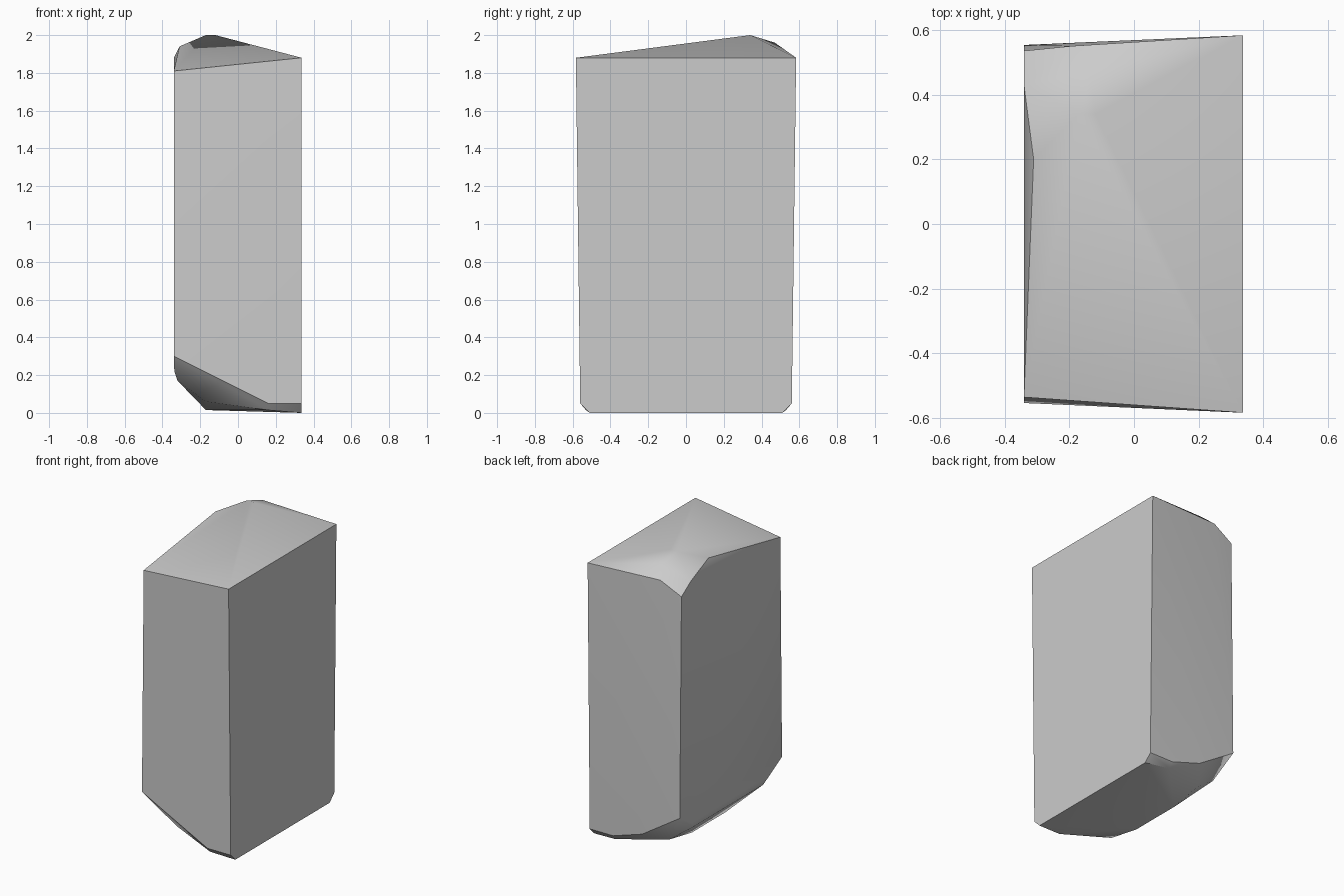
import bpy
import bmesh
from math import radians

cube = bpy.data.objects.get("Cube")
if cube:
    bpy.data.objects.remove(cube, do_unlink=True)

# Plain grey stone
stone = bpy.data.materials.new("grey_stone")
stone.use_nodes = True
grey = (0.6, 0.6, 0.6, 1.0)
stone.diffuse_color = grey
stone.node_tree.nodes["Principled BSDF"].inputs["Base Color"].default_value = grey

# Corners shared by the front and back halves (mirrored in y)
paired = [
    (0.337, 0.583, 1.88),     # top outer corners
    (-0.34, 0.535, 1.81),     # top inner corners
    (-0.34, 0.553, 0.30),     # lower inner corners
    (0.337, 0.56, 0.05),      # lower outer corners
    (0.16, 0.56, 0.05),
    (0.337, 0.51, 0.0),       # underside rim
    (0.16, 0.53, 0.015),
    (-0.17, 0.42, 0.06),      # underside slope
    (-0.17, 0.18, 0.015),
    (-0.32, 0.38, 0.17),
    (-0.337, 0.42, 0.22),
]
# Off-centre peak and the worn back corner
crown = [
    (-0.17, 0.34, 2.0),
    (-0.12, 0.34, 2.0),
    (-0.14, 0.47, 1.96),
    (-0.31, 0.20, 1.94),
    (-0.34, 0.43, 1.88),
    (-0.19, 0.55, 1.89),
    (-0.06, 0.56, 0.12),
]

# Chiselled block wrapped around the corners
bm = bmesh.new()
for x, y, z in paired:
    for side in (1, -1):
        bm.verts.new((x, side * y, z))
for point in crown:
    bm.verts.new(point)
hull = bmesh.ops.convex_hull(bm, input=bm.verts)
loose = {g for g in hull["geom_interior"] + hull["geom_unused"]
         if isinstance(g, bmesh.types.BMVert)}
bmesh.ops.delete(bm, geom=list(loose), context="VERTS")
bmesh.ops.dissolve_limit(bm, angle_limit=radians(0.5),
                         verts=bm.verts, edges=bm.edges)
bmesh.ops.recalc_face_normals(bm, faces=bm.faces)

mesh = bpy.data.meshes.new("stone_block")
bm.to_mesh(mesh)
bm.free()
mesh.materials.append(stone)
block = bpy.data.objects.new("stone_block", mesh)
bpy.context.collection.objects.link(block)

# Soft facets with crisp outer edges
bpy.ops.object.select_all(action="DESELECT")
block.select_set(True)
bpy.context.view_layer.objects.active = block
bpy.ops.object.shade_smooth_by_angle(angle=radians(35))
